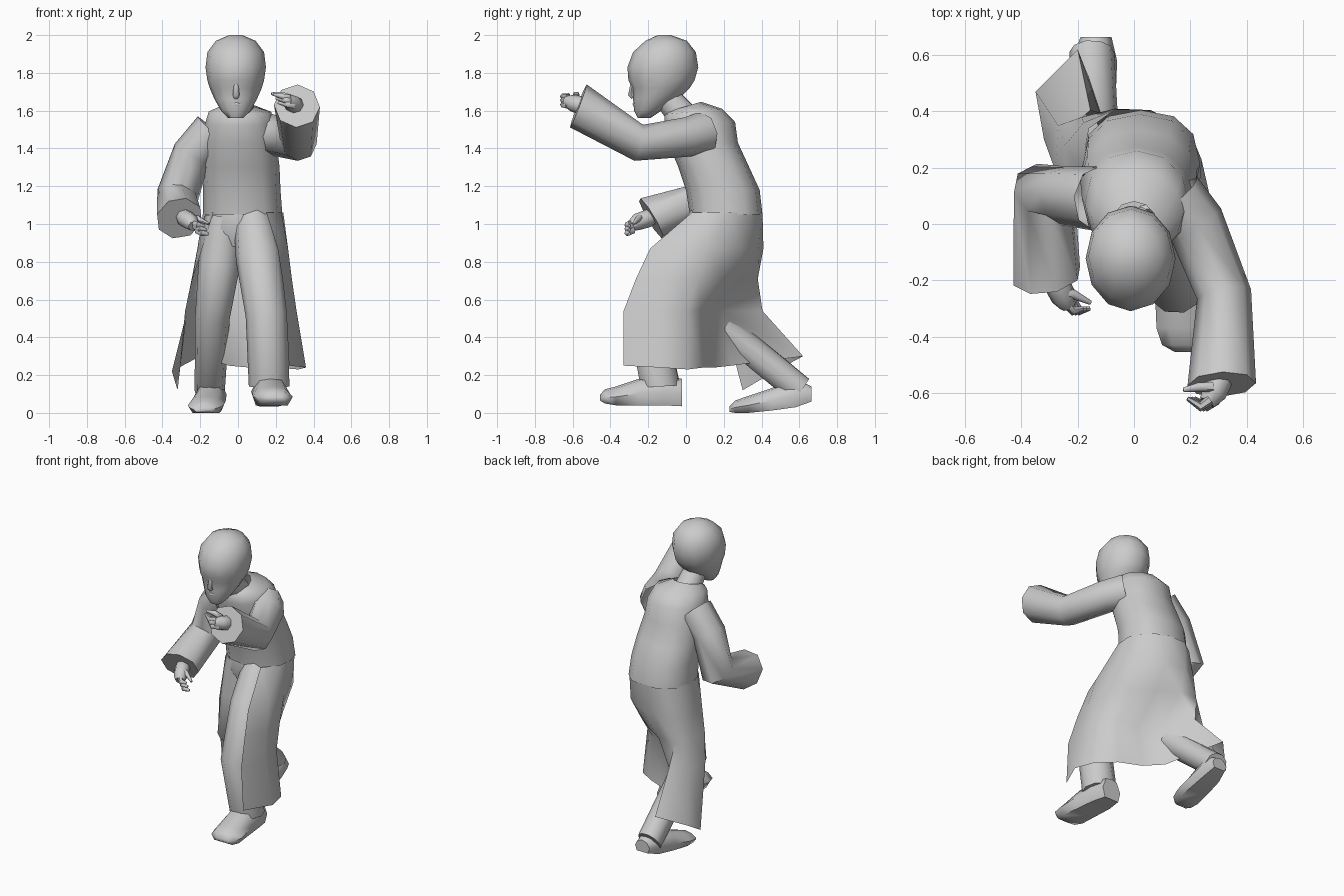
import bpy, bmesh, math
from mathutils import Vector


def loft(name, rings, closed=True, caps=(True, True), angle=60):
    """Skin a stack of equal-length rings into one object."""
    bm = bmesh.new()
    vs = [[bm.verts.new(p) for p in r] for r in rings]
    n = len(vs[0])
    for a, b in zip(vs, vs[1:]):
        for i in range(n if closed else n - 1):
            j = (i + 1) % n
            bm.faces.new((a[i], a[j], b[j], b[i]))
    if closed and caps[0]:
        bm.faces.new(vs[0][::-1])
    if closed and caps[1]:
        bm.faces.new(vs[-1])
    bmesh.ops.recalc_face_normals(bm, faces=bm.faces[:])
    me = bpy.data.meshes.new(name)
    bm.to_mesh(me)
    bm.free()
    ob = bpy.data.objects.new(name, me)
    bpy.context.collection.objects.link(ob)
    bpy.ops.object.select_all(action='DESELECT')
    ob.select_set(True)
    bpy.context.view_layer.objects.active = ob
    bpy.ops.object.shade_smooth_by_angle(angle=math.radians(angle))
    return ob


def ring(z, cx, rx, front, back, n=12, e=1.0, tilt=0.0):
    """Flat (super)ellipse between a front and a back y, starting at the front."""
    cy, ry = (front + back) / 2, (back - front) / 2
    out = []
    for i in range(n):
        a = 2 * math.pi * i / n
        s, c = round(math.sin(a), 6), round(-math.cos(a), 6)
        x = math.copysign(abs(s) ** e, s) * rx
        y = math.copysign(abs(c) ** e, c) * ry
        out.append(Vector((cx + x, cy + y, z + tilt * y)))
    return out


def tube(name, pts, radii, n=8, caps=(True, True), end_dir=None):
    """Tapered tube along a path; end_dir sets the slant of the last ring."""
    P = [Vector(p) for p in pts]
    rings, v = [], None
    for i, p in enumerate(P):
        d1 = (P[i] - P[i - 1]).normalized() if i else Vector()
        d2 = (P[i + 1] - P[i]).normalized() if i < len(P) - 1 else Vector()
        t = (d1 + d2).normalized()
        if end_dir and i == len(P) - 1:
            t = Vector(end_dir).normalized()
        if v is None:
            v = Vector((0, 0, 1)) if abs(t.z) < 0.8 else Vector((0, 1, 0))
        v = (v - t * v.dot(t)).normalized()
        u = t.cross(v)
        rings.append([p + (u * math.cos(a) + v * math.sin(a)) * radii[i]
                      for a in (2 * math.pi * k / n for k in range(n))])
    return loft(name, rings, caps=caps)


# head: z, half width, front, back
loft("head", [ring(z, -0.012, rx, f, b) for z, rx, f, b in (
    (1.56, 0.04, -0.255, -0.19), (1.60, 0.078, -0.275, -0.13),
    (1.66, 0.112, -0.28, -0.04), (1.72, 0.138, -0.285, 0.02),
    (1.76, 0.15, -0.305, 0.045), (1.83, 0.16, -0.31, 0.065),
    (1.91, 0.15, -0.28, 0.052), (1.97, 0.105, -0.215, 0.005),
    (2.0, 0.035, -0.15, -0.08))])
tube("nose", [(-0.01, -0.283, 1.755), (-0.01, -0.292, 1.685), (-0.01, -0.278, 1.67)],
     [0.010, 0.018, 0.014], 6)
tube("mouth", [(-0.04, -0.262, 1.632), (-0.01, -0.274, 1.635), (0.02, -0.262, 1.632)],
     [0.006, 0.010, 0.006], 6)
tube("neck", [(-0.005, -0.11, 1.68), (0.0, 0.0, 1.55)], [0.07, 0.085], 10)

# coat upper body: z, centre x, half width, front, back, squareness, tilt
loft("coat_body", [ring(z, cx, rx, f, b, 12, e, t) for z, cx, rx, f, b, e, t in (
    (1.62, 0.0, 0.085, -0.10, 0.08, 1.0, 0.3),
    (1.595, 0.01, 0.165, -0.115, 0.19, 1.0, 0.1),
    (1.53, 0.01, 0.185, -0.115, 0.26, 0.95, 0.05),
    (1.43, 0.01, 0.195, -0.095, 0.275, 0.9, 0.0),
    (1.30, 0.015, 0.205, -0.04, 0.335, 0.88, 0.0),
    (1.18, 0.02, 0.205, 0.0, 0.39, 0.85, 0.0),
    (1.05, 0.025, 0.21, 0.02, 0.405, 0.85, 0.0))], caps=(False, False))

# coat skirt, open at the front, from the right front edge round to the left
levels = [
    (1.06, [(0.15, 0.03), (0.23, 0.12), (0.24, 0.23), (0.19, 0.34), (0.06, 0.405),
            (-0.07, 0.405), (-0.16, 0.34), (-0.185, 0.2), (-0.13, 0.05)]),
    (0.87, [(0.21, -0.19), (0.265, -0.05), (0.265, 0.12), (0.215, 0.29), (0.07, 0.385),
            (-0.07, 0.41), (-0.18, 0.36), (-0.215, 0.23), (-0.19, 0.10)]),
    (0.71, [(0.235, -0.265), (0.285, -0.10), (0.275, 0.06), (0.205, 0.195), (0.07, 0.30),
            (-0.06, 0.38), (-0.185, 0.38), (-0.245, 0.28), (-0.24, 0.14)]),
    (0.54, [(0.255, -0.33), (0.31, -0.14), (0.285, 0.01), (0.20, 0.08), (0.07, 0.12),
            (-0.05, 0.19), (-0.155, 0.405), (-0.27, 0.35), (-0.28, 0.19)])]
rows = [[Vector((x, y, z)) for x, y in pts] for z, pts in levels]
rows.append([Vector(p) for p in (
    (0.27, -0.33, 0.25), (0.36, -0.14, 0.24), (0.32, 0.01, 0.23), (0.20, 0.09, 0.24),
    (0.06, 0.15, 0.24), (-0.05, 0.24, 0.25), (-0.20, 0.62, 0.30), (-0.35, 0.47, 0.22),
    (-0.32, 0.30, 0.12))])
loft("coat_skirt", rows, closed=False, angle=75)

# trousers
loft("trouser_seat", [ring(z, cx, rx, f, b) for z, cx, rx, f, b in (
    (1.08, 0.02, 0.17, 0.03, 0.36), (0.98, 0.01, 0.18, 0.02, 0.33),
    (0.88, 0.005, 0.10, 0.06, 0.27))])
tube("front_trouser_leg", [(0.075, 0.13, 1.04), (0.11, -0.03, 0.82), (0.15, -0.21, 0.52),
                           (0.165, -0.135, 0.14)],
     [0.10, 0.122, 0.11, 0.108], 10, end_dir=(0, 0.05, -1))
tube("back_trouser_leg", [(-0.075, 0.15, 1.04), (-0.10, 0.15, 0.78), (-0.135, 0.13, 0.51),
                          (-0.15, 0.61, 0.115)],
     [0.10, 0.11, 0.092, 0.08], 10, end_dir=(0, 0.85, -0.55))


# shoes: rings from heel to toe as (y, centre x, half width, sole, top)
def shoe(name, stations):
    rings = []
    for y, cx, w, lo, hi in stations:
        m = lo + (hi - lo) * 0.45
        rings.append([Vector((cx + sx * w, y, z)) for sx, z in (
            (-0.75, lo), (0.75, lo), (1, m), (0.6, hi - 0.01), (0, hi),
            (-0.6, hi - 0.01), (-1, m))])
    loft(name, rings)


shoe("front_shoe", [(-0.02, 0.165, 0.07, 0.035, 0.18), (-0.12, 0.165, 0.095, 0.04, 0.20),
                    (-0.25, 0.175, 0.10, 0.04, 0.18), (-0.37, 0.185, 0.105, 0.04, 0.14),
                    (-0.43, 0.19, 0.09, 0.05, 0.125), (-0.455, 0.195, 0.05, 0.065, 0.095)])
shoe("back_shoe", [(0.665, -0.135, 0.055, 0.06, 0.14), (0.58, -0.14, 0.08, 0.03, 0.18),
                   (0.45, -0.155, 0.09, 0.012, 0.13), (0.33, -0.17, 0.095, 0.0, 0.09),
                   (0.26, -0.18, 0.08, 0.0, 0.065), (0.23, -0.185, 0.05, 0.005, 0.035)])

# sleeves, closed flat at the cuff
tube("raised_sleeve", [(0.14, 0.09, 1.48), (0.22, 0.0, 1.46), (0.32, -0.25, 1.43),
                       (0.312, -0.57, 1.625)],
     [0.115, 0.105, 0.098, 0.122], 8, (False, True), end_dir=(0.05, -0.93, 0.36))
tube("lowered_sleeve", [(-0.13, 0.09, 1.49), (-0.245, 0.10, 1.37), (-0.32, 0.12, 1.15),
                        (-0.31, -0.185, 1.03)],
     [0.115, 0.105, 0.112, 0.125], 8, (False, True), end_dir=(0.15, -0.85, -0.5))


# hands: wrist to knuckle palm, then curled fingers and a thumb
def hand(side, palm, fingers, thumb):
    tube(side + "_palm", palm, [0.035, 0.048, 0.045, 0.03], 8)
    for i, dz in enumerate((0.025, 0.005, -0.018)):
        tube(f"{side}_finger_{i + 1}",
             [Vector(p) + Vector((0.012 * i, 0, dz)) for p in fingers],
             [0.018, 0.017, 0.008], 6)
    tube(side + "_thumb", thumb, [0.018, 0.017, 0.008], 6)


hand("raised", [(0.31, -0.52, 1.61), (0.30, -0.56, 1.63), (0.285, -0.60, 1.64),
                (0.26, -0.635, 1.65)],
     [(0.27, -0.625, 1.645), (0.235, -0.65, 1.65), (0.19, -0.62, 1.66)],
     [(0.28, -0.58, 1.67), (0.23, -0.58, 1.685), (0.175, -0.59, 1.69)])
hand("lowered", [(-0.30, -0.15, 1.05), (-0.28, -0.20, 1.03), (-0.25, -0.26, 1.01),
                 (-0.235, -0.29, 0.99)],
     [(-0.24, -0.28, 0.985), (-0.215, -0.31, 0.97), (-0.18, -0.30, 0.965)],
     [(-0.26, -0.24, 1.04), (-0.215, -0.25, 1.03), (-0.155, -0.28, 1.0)])
